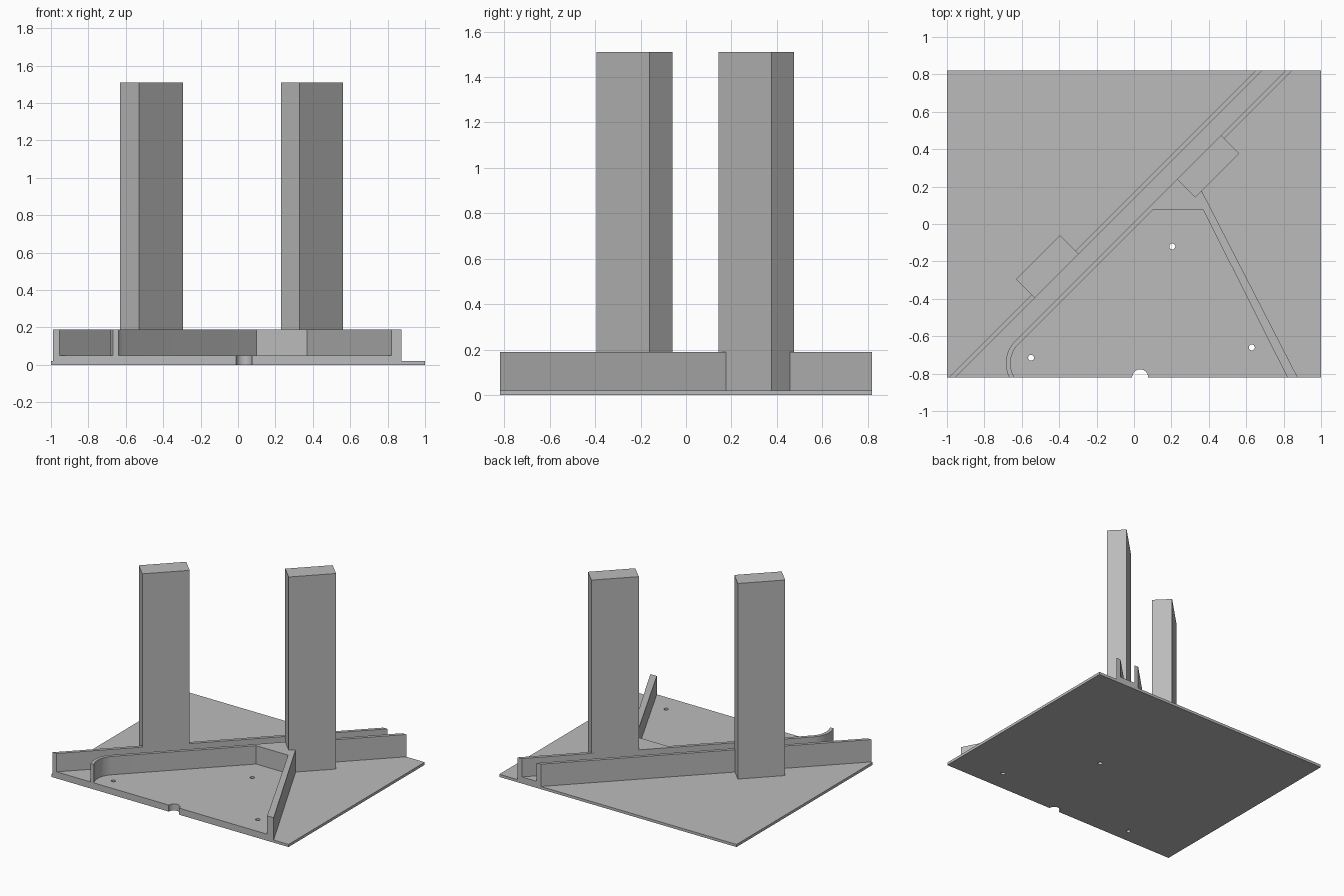
import bpy, bmesh, math

if "Cube" in bpy.data.objects:
    bpy.data.objects.remove(bpy.data.objects["Cube"])

grey = bpy.data.materials.new("plain grey")
grey.diffuse_color = (0.5, 0.5, 0.5, 1)
grey.use_nodes = True
grey.node_tree.nodes["Principled BSDF"].inputs["Base Color"].default_value = grey.diffuse_color

FRONT, BACK = -0.82, 0.82


def prism(name, pts, z0, z1):
    """Extrude a plan outline from z0 to z1."""
    bm = bmesh.new()
    face = bm.faces.new([bm.verts.new((x, y, z0)) for x, y in pts])
    top = bmesh.ops.extrude_face_region(bm, geom=[face])["geom"]
    bmesh.ops.translate(bm, vec=(0, 0, z1 - z0),
                        verts=[v for v in top if isinstance(v, bmesh.types.BMVert)])
    bmesh.ops.recalc_face_normals(bm, faces=bm.faces)
    me = bpy.data.meshes.new(name)
    bm.to_mesh(me)
    bm.free()
    me.materials.append(grey)
    ob = bpy.data.objects.new(name, me)
    bpy.context.collection.objects.link(ob)
    return ob


def diag(u, v):
    """Point from diagonal coordinates u = x - y, v = x + y."""
    return ((v + u) / 2, (v - u) / 2)


def diag_box(name, u0, u1, v0, v1, z0, z1):
    return prism(name, [diag(u0, v0), diag(u1, v0), diag(u1, v1), diag(u0, v1)], z0, z1)


def circle(x, y, r, n):
    return [(x + r * math.cos(2 * math.pi * i / n), y + r * math.sin(2 * math.pi * i / n))
            for i in range(n)]


def bend(r, n=14):
    """Curved wall end, from the front edge up to the diagonal."""
    cx, cy = -0.515, -0.745
    a0 = math.pi + math.asin((cy - FRONT) / r)
    a1 = math.radians(135)
    return [(cx + r * math.cos(a0 + (a1 - a0) * i / n),
             cy + r * math.sin(a0 + (a1 - a0) * i / n)) for i in range(n + 1)]


# Thin plate and the thicker floor of the channel and pocket
base = prism("base_plate", [(-1, FRONT), (1, FRONT), (1, BACK), (-1, BACK)], 0, 0.02)
floor = prism("raised_floor", [(-0.97, FRONT), (0.85, FRONT), (0.37, 0.12), (0.2, 0.19),
                               (0.83, BACK), (0.67, BACK)], 0.02, 0.05)

# Rear channel wall
prism("rear_wall", [(-0.99, FRONT), (-0.955, FRONT), (0.685, BACK), (0.65, BACK)], 0.02, 0.19)

# Front channel wall joined to the pocket rim
rim = bend(0.17)
rim += [(0.81, BACK), (0.845, BACK), diag(0.025, 0.7), (0.345, 0.21), (0.875, FRONT),
        (0.82, FRONT), (0.37, 0.075), (0.1, 0.075)]
rim += reversed(bend(0.1453))
prism("pocket_wall", rim, 0.02, 0.19)

# Tall posts either side of the channel
diag_box("left_post", -0.335, -0.135, -0.925, -0.455, 0.02, 1.51)
diag_box("right_post", -0.01, 0.185, 0.47, 0.94, 0.02, 1.51)

# Screw holes and cable notch through plate and floor
holes = [(0.205, -0.12, 0.016, 16), (-0.55, -0.715, 0.016, 16),
         (0.63, -0.66, 0.016, 16), (0.033, FRONT, 0.043, 32)]
for x, y, r, n in holes:
    cutter = prism("hole_cutter", circle(x, y, r, n), -0.1, 0.12)
    cutter.hide_render = True
    cutter.hide_set(True)
    for ob in (base, floor):
        mod = ob.modifiers.new("hole", "BOOLEAN")
        mod.operation = "DIFFERENCE"
        mod.solver = "EXACT"
        mod.object = cutter

# Smooth the curved surfaces, keep corners sharp
for ob in bpy.context.collection.objects:
    if ob.name in ("pocket_wall", "base_plate", "raised_floor"):
        bpy.context.view_layer.objects.active = ob
        ob.select_set(True)
bpy.ops.object.shade_smooth_by_angle(angle=math.radians(30))
